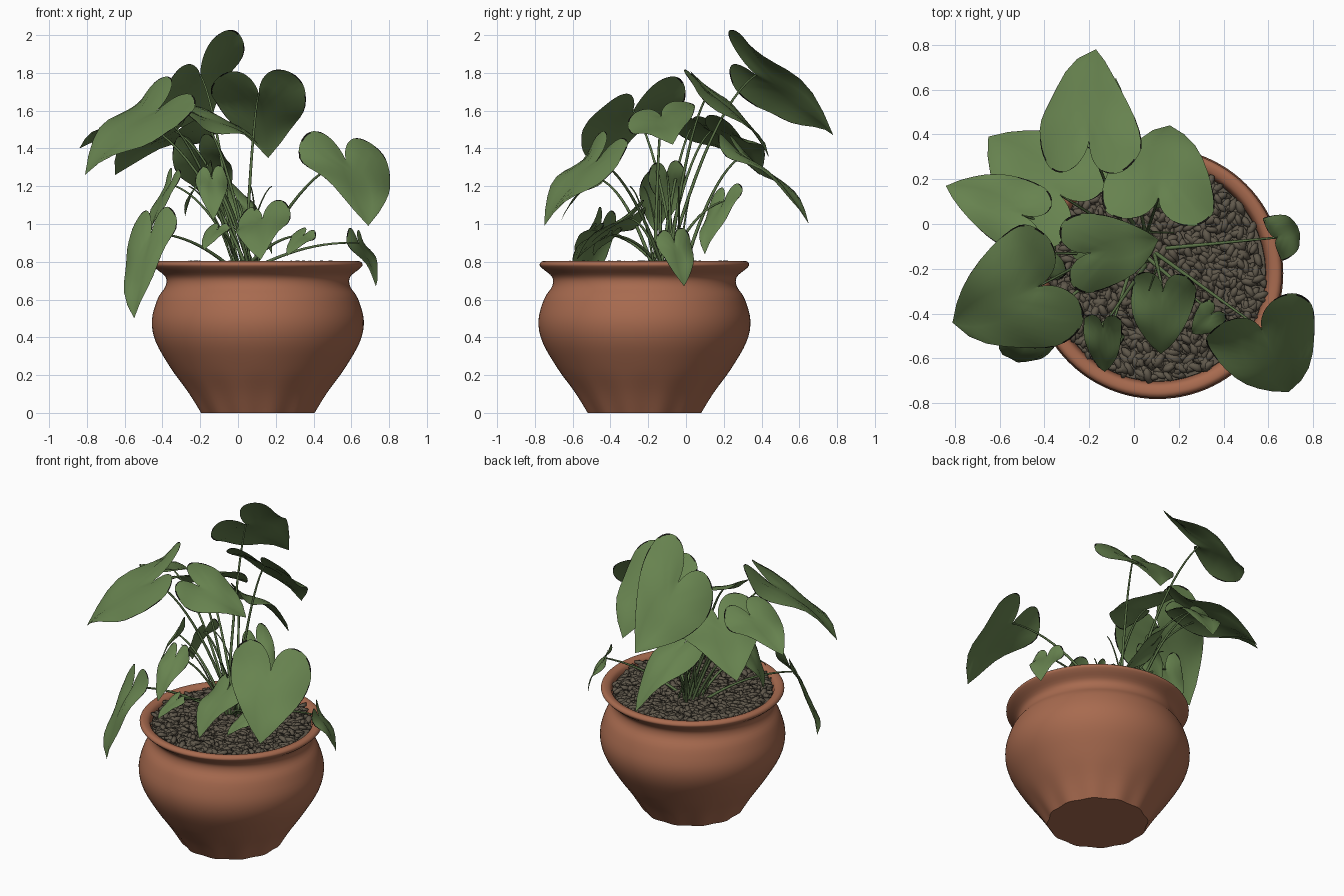
import bpy, bmesh, math, random
from mathutils import Vector, Matrix, Euler

if "Cube" in bpy.data.objects:
    bpy.data.objects.remove(bpy.data.objects["Cube"])

random.seed(4)
CX, CY = 0.105, -0.22          # pot axis


def material(name, rgb):
    m = bpy.data.materials.new(name)
    m.diffuse_color = (*rgb, 1)
    m.use_nodes = True
    m.node_tree.nodes["Principled BSDF"].inputs["Base Color"].default_value = m.diffuse_color
    return m


TERRACOTTA = material("terracotta", (0.39, 0.145, 0.078))
LEAF = material("leaf green", (0.135, 0.225, 0.078))
EDGE = material("withered edge black", (0.008, 0.008, 0.006))
STEM = material("stem green", (0.1, 0.165, 0.06))
PEBBLE = material("grey brown pebble", (0.115, 0.097, 0.07))


def finish(bm, name, *mats):
    me = bpy.data.meshes.new(name)
    bm.to_mesh(me)
    bm.free()
    for p in me.polygons:
        p.use_smooth = True
    for m in mats:
        me.materials.append(m)
    ob = bpy.data.objects.new(name, me)
    bpy.context.collection.objects.link(ob)
    return ob


def smooth_profile(pts, steps=4):
    """Catmull-Rom curve through a few (radius, z) points."""
    p = [Vector(q) for q in pts]
    p = [p[0]] + p + [p[-1]]
    out = []
    for a, b, c, d in zip(p, p[1:], p[2:], p[3:]):
        for k in range(steps):
            t = k / steps
            out.append(0.5 * (2 * b + (c - a) * t + (2 * a - 5 * b + 4 * c - d) * t * t
                              + (3 * b - a - 3 * c + d) * t ** 3))
    return out + [p[-1]]


def lathe(name, profile, mat, seg=96, flute=0.0):
    """Spin (radius, z) pairs; flute presses 12 hollows into the foot."""
    bm = bmesh.new()
    rings = []
    for r, z in profile:
        ring = []
        for k in range(seg):
            a = 2 * math.pi * k / seg
            fade = max(0.0, 1 - z / 0.22)
            rr = r * (1 - flute * fade * math.cos(6 * a) ** 2)
            ring.append(bm.verts.new((CX + rr * math.cos(a), CY + rr * math.sin(a), z)))
        rings.append(ring)
    for a, b in zip(rings, rings[1:]):
        for k in range(seg):
            n = (k + 1) % seg
            bm.faces.new((a[k], a[n], b[n], b[k]))
    bm.faces.new(rings[0][::-1])
    bm.faces.new(rings[-1])
    ob = finish(bm, name, mat)
    bpy.context.view_layer.objects.active = ob
    ob.select_set(True)
    bpy.ops.object.shade_smooth_by_angle(angle=math.radians(50))
    ob.select_set(False)


# Pot with rolled rim and fluted foot
lathe("pot", smooth_profile([(0.308, 0), (0.372, 0.105), (0.46, 0.235), (0.54, 0.375),
                             (0.561, 0.49), (0.53, 0.605), (0.489, 0.67), (0.489, 0.72),
                             (0.54, 0.764), (0.555, 0.786), (0.535, 0.804), (0.495, 0.788),
                             (0.48, 0.72)]), TERRACOTTA, flute=0.035)

# Soil bed and loose pebbles
lathe("soil", [(0.484, 0.73), (0.482, 0.768)], PEBBLE, 48)
bm = bmesh.new()
for _ in range(1300):
    r, a = 0.47 * math.sqrt(random.random()), random.uniform(0, 2 * math.pi)
    rot = Euler((random.uniform(-.4, .4), random.uniform(-.35, .35), random.uniform(0, 6.3)))
    s = random.uniform(0.85, 1.2)
    bmesh.ops.create_icosphere(
        bm, subdivisions=1, radius=1.0,
        matrix=Matrix.LocRotScale(
            Vector((CX + r * math.cos(a), CY + r * math.sin(a), random.uniform(0.77, 0.79))),
            rot, Vector((0.038 * s, 0.018 * s, 0.014 * s))))
finish(bm, "pebbles", PEBBLE)


def leaf(name, base, tip, roll, ratio, lobe):
    """Heart leaf from stalk point to tip; roll lifts its right side (degrees)."""
    B, T = Vector(base), Vector(tip)
    axis = T - B
    ln = axis.length
    roll = math.radians(roll)
    H = axis.cross(Vector((0, 0, 1))).normalized()
    side = H * math.cos(roll) + Vector((0, 0, math.sin(roll)))
    N = side.cross(axis).normalized()
    ph = random.uniform(0, 6.3)
    n = 24
    fringe = 1 - 0.012 / ln                            # start of the dark border
    across = [0, 0.25, 0.5, 0.75, fringe, 1]
    cols = [-t for t in across[:0:-1]] + across

    def place(u, v, sign):
        uu = max(0.0, u)
        lift = 0.3 * uu * (1 - uu) + 0.16 * v * (1 - v) - 0.05 * v
        lift += 0.045 * v * math.sin(7 * u + ph + sign)
        return B + axis * u + side * (sign * v * ratio * ln / 2) + N * (lift * ln)

    bm = bmesh.new()
    rows = []
    for i in range(n + 1):
        s = i / n
        um = s ** 1.5                                  # midrib position
        uo = s * s - lobe * s * (1 - s)                # heart outline, along
        vo = max(0.0, math.sin(math.pi * s ** 1.75)) ** 0.85   # heart outline, across
        rows.append([bm.verts.new(place(um + (uo - um) * abs(c), vo * abs(c),
                                        1 if c > 0 else -1)) for c in cols])
    for i, (a, b) in enumerate(zip(rows, rows[1:])):
        for c in range(len(cols) - 1):
            f = bm.faces.new((a[c], a[c + 1], b[c + 1], b[c]))
            border = c in (0, len(cols) - 2)
            f.material_index = int(border and math.sin(i * 1.3 + ph + c) > -0.3)
    bmesh.ops.remove_doubles(bm, verts=bm.verts, dist=1e-5)
    finish(bm, name, LEAF, EDGE)


# Leaves by shape: stalk point, tip, roll
BROAD = [((-.2, .37, 1.79), (-.17, .78, 1.47), 38),
         ((.11, .12, 1.69), (.16, .44, 1.35), 0),
         ((-.33, .13, 1.49), (-.65, .39, 1.26), -4),
         ((-.43, -.28, 1.6), (-.81, -.44, 1.26), 16),
         ((-.2, -.13, 1.57), (.11, -.07, 1.42), -18),
         ((.57, -.47, 1.34), (.69, -.75, .99), 7)]
MEDIUM = [((-.5, .04, 1.53), (-.84, .17, 1.4), -9),
          ((.64, -.06, .9), (.73, -.01, .67), -5),
          ((.13, -.3, 1.03), (.12, -.58, .81), -14),
          ((.35, -.4, .94), (.26, -.49, .83), 12),
          ((-.11, -.49, .97), (-.18, -.59, .86), 0),
          ((-.18, -.1, 1.26), (-.28, -.08, 1.04), 6),
          ((-.36, -.13, 1.21), (-.46, -.16, .95), 2)]
SLIM = [((-.46, -.46, .95), (-.55, -.6, .5), -10),
        ((-.14, -.46, 1.24), (-.13, -.66, 1.02), 0),
        ((0, .2, 1.12), (.18, .1, .84), -18),
        ((-.2, .3, 1.36), (-.08, .65, 1.0), 7)]
ends = []
for kind, group, ratio, lobe in (("broad", BROAD, 1.08, 2.1), ("medium", MEDIUM, 0.84, 1.9),
                                 ("slim", SLIM, 0.58, 1.8)):
    for i, (base, tip, roll) in enumerate(group):
        leaf(f"{kind}_leaf_{i + 1}", base, tip, roll, ratio, lobe)
        ends.append((Vector(base), 0.008))

# Arching stems from the crown to each stalk point, plus a few bare shoots
for i in range(4):
    a = 2.2 + 1.5 * i
    ends.append((Vector((-.05 + .25 * math.cos(a), -.12 + .2 * math.sin(a), 1.2)), 0.005))
cu = bpy.data.curves.new("stems", 'CURVE')
cu.dimensions = '3D'
cu.bevel_depth = 1.0
cu.bevel_resolution = 1
cu.use_fill_caps = True
for end, rad in ends:
    start = Vector((0.05 + random.uniform(-.06, .07), -0.1 + random.uniform(-.07, .07), 0.76))
    start += Vector((end.x - start.x, end.y - start.y, 0)) * 0.08
    ctrl = start.lerp(end, 0.5)
    ctrl.z = start.z + (end.z - start.z) * 0.8 + 0.04
    sp = cu.splines.new('POLY')
    steps = 12
    sp.points.add(steps)
    for i in range(steps + 1):
        t = i / steps
        p = start * (1 - t) ** 2 + ctrl * 2 * t * (1 - t) + end * t * t
        sp.points[i].co = (*p, 1)
        sp.points[i].radius = rad * (1.25 - 0.65 * t)
stems = bpy.data.objects.new("stems", cu)
bpy.context.collection.objects.link(stems)
cu.materials.append(STEM)
bpy.context.view_layer.objects.active = stems
stems.select_set(True)
bpy.ops.object.convert(target='MESH')
